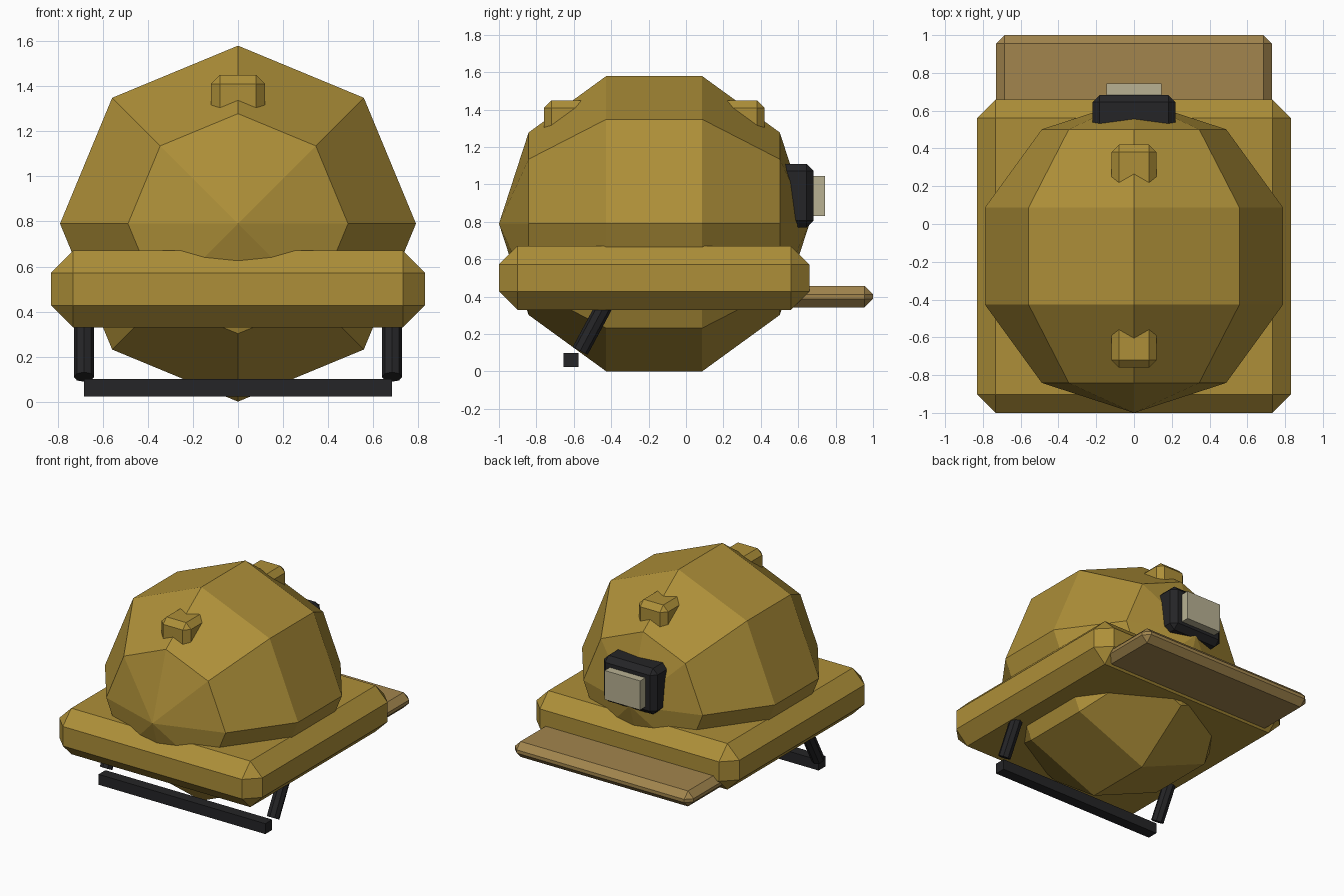
import bpy, bmesh
from math import pi
from mathutils import Vector, Matrix

if "Cube" in bpy.data.objects:
    bpy.data.objects.remove(bpy.data.objects["Cube"])


def material(name, rgb):
    m = bpy.data.materials.new(name)
    m.diffuse_color = (*rgb, 1)
    m.use_nodes = True
    m.node_tree.nodes["Principled BSDF"].inputs["Base Color"].default_value = m.diffuse_color
    return m


GOLD = material("gold", (0.42, 0.275, 0.04))
BROWN = material("brown", (0.36, 0.235, 0.075))
BLACK = material("black", (0.018, 0.018, 0.02))
CREAM = material("cream", (0.48, 0.44, 0.29))


def finish(name, bm, mat):
    mesh = bpy.data.meshes.new(name)
    bmesh.ops.recalc_face_normals(bm, faces=bm.faces)
    bm.to_mesh(mesh)
    bm.free()
    mesh.materials.append(mat)
    ob = bpy.data.objects.new(name, mesh)
    bpy.context.collection.objects.link(ob)
    return ob


def box(name, lo, hi, mat, bevel=0):
    """Box between two corners, with optional flat chamfer."""
    lo, hi = Vector(lo), Vector(hi)
    bm = bmesh.new()
    bmesh.ops.create_cube(bm, size=1, matrix=Matrix.Translation((lo + hi) / 2)
                          @ Matrix.Diagonal((*(hi - lo), 1)))
    if bevel:
        bmesh.ops.bevel(bm, geom=bm.edges[:], offset=bevel, segments=1,
                        profile=0.5, affect='EDGES')
    return finish(name, bm, mat)


def rod(name, a, b, radius, mat):
    """Eight-sided rod between two points."""
    a, b = Vector(a), Vector(b)
    d = b - a
    bm = bmesh.new()
    bmesh.ops.create_cone(bm, cap_ends=True, segments=8, radius1=radius, radius2=radius,
                          depth=d.length, matrix=Matrix.Translation((a + b) / 2)
                          @ d.to_track_quat('Z', 'Y').to_matrix().to_4x4())
    return finish(name, bm, mat)


# Faceted body: coarse sphere with its poles along y
CY = -0.17
bm = bmesh.new()
bmesh.ops.create_uvsphere(bm, u_segments=8, v_segments=5, radius=0.83,
                          matrix=Matrix.Translation((0, CY, 0.79)) @ Matrix.Rotation(pi / 2, 4, 'X'))
finish("body", bm, GOLD)

# Surrounding rim and rear shelf
box("rim", (-0.83, -1.0, 0.33), (0.83, 0.66, 0.67), GOLD, 0.098)
box("rear_shelf", (-0.73, 0.3, 0.343), (0.73, 1.0, 0.457), BROWN, 0.045)

# Front and rear knobs, mirrored about the body centre
for name, s in (("front_knob", -1), ("rear_knob", 1)):
    c = CY + s * 0.47
    box(name, (-0.12, c - 0.12, 1.21), (0.12, c + 0.12, 1.45), GOLD, 0.04)

# Rear lamp
box("lamp_housing", (-0.22, 0.45, 0.77), (0.22, 0.683, 1.11), BLACK, 0.038)
box("lamp_lens", (-0.145, 0.62, 0.83), (0.145, 0.743, 1.045), CREAM)

# Front bar on two slanted struts
box("front_bar", (-0.682, -0.655, 0.023), (0.682, -0.575, 0.1), BLACK)
for name, s in (("left_strut", -1), ("right_strut", 1)):
    rod(name, (s * 0.683, -0.566, 0.11), (s * 0.683, -0.405, 0.41), 0.045, BLACK)
